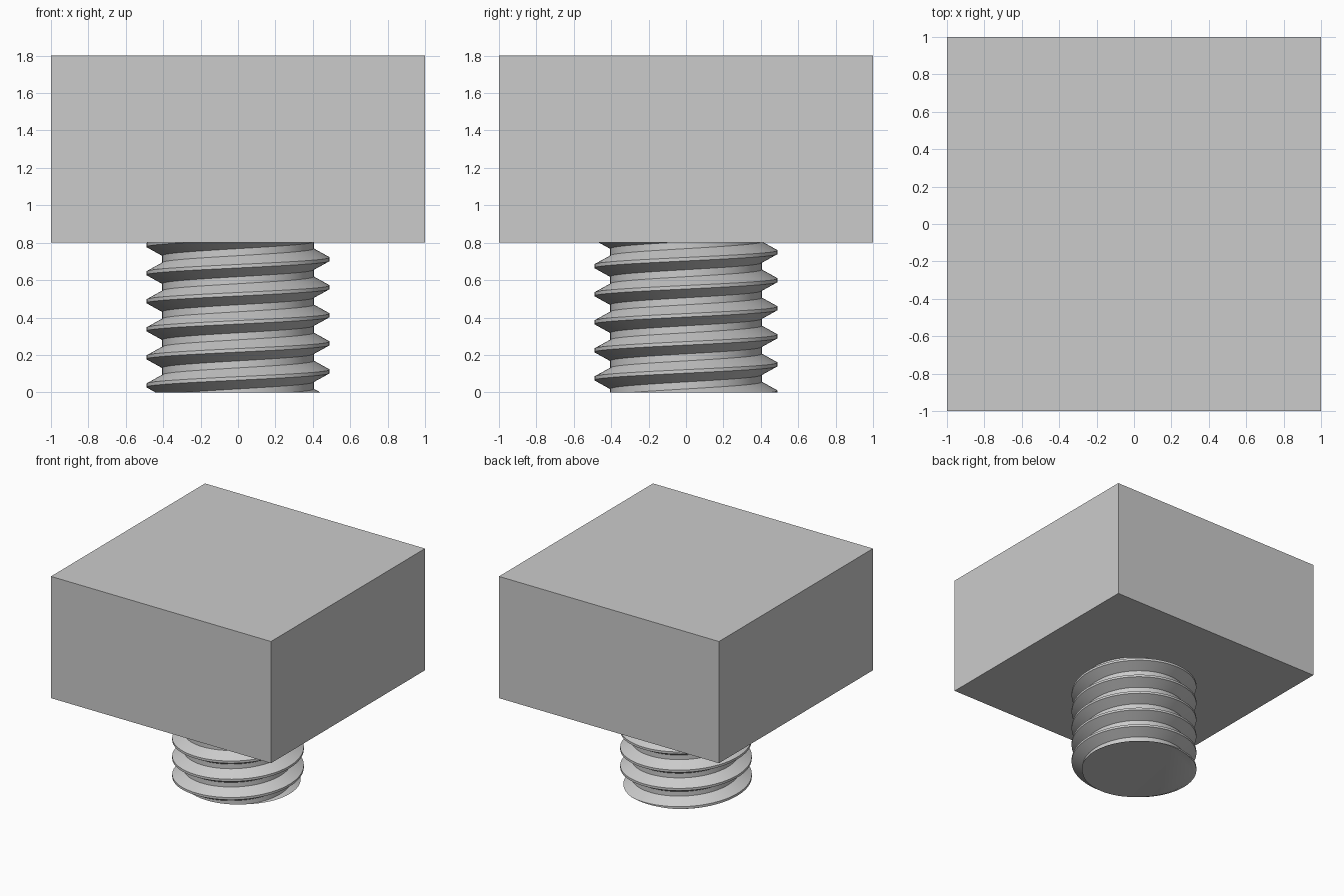
import bpy, bmesh
from math import cos, sin, pi

cube = bpy.data.objects.get("Cube")
if cube:
    bpy.data.objects.remove(cube, do_unlink=True)

# Single plain grey
GREY = (0.6, 0.6, 0.6, 1)
steel = bpy.data.materials.new("plain_grey")
steel.use_nodes = True
steel.diffuse_color = GREY
steel.node_tree.nodes["Principled BSDF"].inputs["Base Color"].default_value = GREY


def add_object(name, bm):
    bmesh.ops.recalc_face_normals(bm, faces=bm.faces)
    mesh = bpy.data.meshes.new(name)
    bm.to_mesh(mesh)
    bm.free()
    mesh.materials.append(steel)
    obj = bpy.data.objects.new(name, mesh)
    bpy.context.collection.objects.link(obj)
    return obj


# Square head
HEAD_BOTTOM, HEAD_TOP = 0.8, 1.8
bm = bmesh.new()
bmesh.ops.create_cube(bm, size=2)
for v in bm.verts:
    v.co.z = HEAD_TOP if v.co.z > 0 else HEAD_BOTTOM
add_object("square_head", bm)

# Threaded shank: one trapezoid tooth swept as a right-handed helix
PITCH, CREST_R, ROOT_R, START = 0.15, 0.49, 0.405, 0.112
SEGMENTS, TURNS = 96, 9
tooth = [(-PITCH / 16, CREST_R), (PITCH / 16, CREST_R),
         (PITCH * 3 / 8, ROOT_R), (PITCH * 5 / 8, ROOT_R)]
profile = [(z + PITCH * (turn - 2) + START, r)
           for turn in range(TURNS) for z, r in tooth]

bm = bmesh.new()
columns = []
for i in range(SEGMENTS):
    a = 2 * pi * i / SEGMENTS
    rise = PITCH * i / SEGMENTS
    columns.append([bm.verts.new((r * cos(a), r * sin(a), z + rise)) for z, r in profile])
# The closing column meets the first one a full pitch higher
columns.append(columns[0][len(tooth):])
for left, right in zip(columns, columns[1:]):
    for j in range(len(right) - 1):
        bm.faces.new((left[j], right[j], right[j + 1], left[j + 1]))

# Trim both ends flat and cap them
for height, up in ((0, -1), (HEAD_BOTTOM, 1)):
    cut = bmesh.ops.bisect_plane(bm, geom=bm.verts[:] + bm.edges[:] + bm.faces[:],
                                 plane_co=(0, 0, height), plane_no=(0, 0, up),
                                 clear_outer=True)
    rim = [e for e in cut["geom_cut"] if isinstance(e, bmesh.types.BMEdge)]
    bmesh.ops.edgeloop_fill(bm, edges=rim)
shank = add_object("threaded_shank", bm)

bpy.ops.object.select_all(action="DESELECT")
shank.select_set(True)
bpy.context.view_layer.objects.active = shank
bpy.ops.object.shade_smooth_by_angle(angle=pi / 6)
